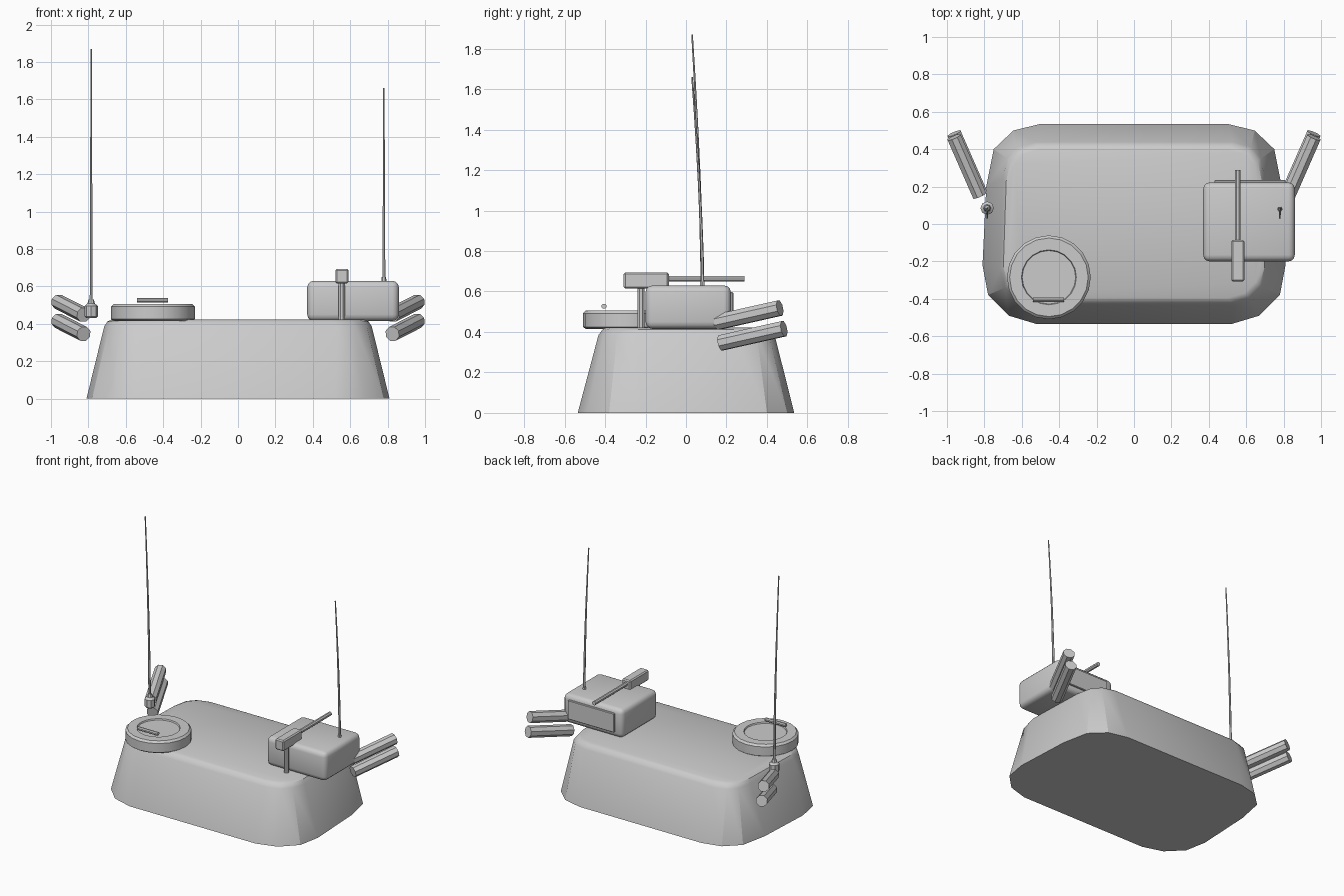
import bpy, bmesh, math
from mathutils import Vector

if "Cube" in bpy.data.objects:
    bpy.data.objects.remove(bpy.data.objects["Cube"])

grey = bpy.data.materials.new("plain_grey")
grey.diffuse_color = (0.6, 0.6, 0.6, 1)
grey.use_nodes = True
grey.node_tree.nodes["Principled BSDF"].inputs["Base Color"].default_value = grey.diffuse_color


def finish(name, bm, angle=30):
    bmesh.ops.recalc_face_normals(bm, faces=bm.faces[:])
    me = bpy.data.meshes.new(name)
    bm.to_mesh(me)
    bm.free()
    me.materials.append(grey)
    ob = bpy.data.objects.new(name, me)
    bpy.context.collection.objects.link(ob)
    bpy.ops.object.select_all(action='DESELECT')
    ob.select_set(True)
    bpy.context.view_layer.objects.active = ob
    bpy.ops.object.shade_smooth_by_angle(angle=math.radians(angle))
    return ob


def loft(name, rings, angle=30):
    """Skin a stack of equal-sized rings and cap both ends."""
    bm = bmesh.new()
    vs = [[bm.verts.new(p) for p in r] for r in rings]
    n = len(vs[0])
    for a, b in zip(vs, vs[1:]):
        for i in range(n):
            j = (i + 1) % n
            bm.faces.new((a[i], a[j], b[j], b[i]))
    bm.faces.new(vs[0][::-1])
    bm.faces.new(vs[-1])
    return finish(name, bm, angle)


def lathe(name, centre, profile, n):
    """Turn (radius, z) points about a vertical axis."""
    cx, cy = centre
    return loft(name, [[(cx + r * math.cos(math.tau * i / n),
                         cy + r * math.sin(math.tau * i / n), z)
                        for i in range(n)] for r, z in profile])


def tube(name, path, radii, n=8):
    """Round bar along a path of points."""
    pts = [Vector(p) for p in path]
    rings = []
    q = (pts[-1] - pts[0]).to_track_quat('Z', 'Y')
    for p, r in zip(pts, radii):
        rings.append([p + q @ Vector((r * math.cos(math.tau * (i + .5) / n),
                                      r * math.sin(math.tau * (i + .5) / n), 0))
                      for i in range(n)])
    return loft(name, rings)


def box(name, lo, hi, bevel, seg=3):
    bm = bmesh.new()
    bmesh.ops.create_cube(bm, size=1)
    for v in bm.verts:
        v.co = [l + (c + .5) * (h - l) for l, h, c in zip(lo, hi, v.co)]
    if bevel:
        bmesh.ops.bevel(bm, geom=bm.edges[:], offset=bevel, segments=seg,
                        profile=.5, affect='EDGES')
    return finish(name, bm, 35)


# sloped turret body: wide foot outline lofted to a smaller roof outline
foot = [(.5, .535), (.645, .5), (.75, .4), (.79, .2),
        (.81, -.22), (.78, -.38), (.67, -.49), (.52, -.535)]
roof = [(.5, .4), (.59, .375), (.64, .32), (.66, .22),
        (.675, -.22), (.65, -.31), (.59, -.37), (.5, -.395)]


def outline(half, z, sx=1, sy=1):
    full = half + [(-x, y) for x, y in reversed(half)]
    return [(x * sx, y * sy, z) for x, y in full]


loft("turret_body", [outline(foot, 0), outline(roof, .385, 1.06, 1.095),
                     outline(roof, .412, 1.035, 1.045), outline(roof, .422)])

# round hatch with a shallow recessed lid and a grab handle
HATCH = (-.455, -.285)
lathe("hatch", HATCH, [(.21, .415), (.224, .425), (.224, .492), (.21, .506),
                       (.147, .506), (.143, .497)], 20)
tube("hatch_handle", [(-.54, -.405, .527), (-.373, -.405, .527)], [.013] * 2)

# equipment box with a rear panel
box("equipment_box", (.37, -.2, .415), (.86, .222, .63), .035)
box("rear_panel", (.43, .2, .455), (.81, .234, .597), .004, 1)

# machine gun on its post
tube("gun_post", [(.555, -.222, .4), (.555, -.222, .64)], [.018] * 2)
box("gun_receiver", (.52, -.308, .615), (.59, -.085, .694), .008, 1)
tube("gun_barrel", [(.555, -.1, .662), (.555, .29, .662)], [.015] * 2)

# whip antennas, bending gently towards the front
lathe("antenna_mount", (-.785, .085), [(.026, .43), (.036, .44), (.036, .495),
                                       (.02, .508), (.014, .53)], 8)
for name, x, z0, z1 in (("left_antenna", -.785, .5, 1.87),
                        ("right_antenna", .78, .62, 1.66)):
    ts = [i / 6 for i in range(7)]
    tube(name, [(x, .082 - .052 * t ** 1.6, z0 + (z1 - z0) * t) for t in ts],
         [.009 - .005 * t for t in ts], 6)
lathe("right_antenna_foot", (.78, .08), [(.014, .62), (.012, .65)], 6)

# paired smoke launcher tubes on both sides
for side, s in (("left", -1), ("right", 1)):
    for level, dy, z in (("upper", 0, .448), ("lower", .02, .346)):
        tube(f"{side}_{level}_smoke_tube",
             [(s * .825, .152 + dy, z), (s * .962, .464 + dy, z + .07)],
             [.041] * 2)
